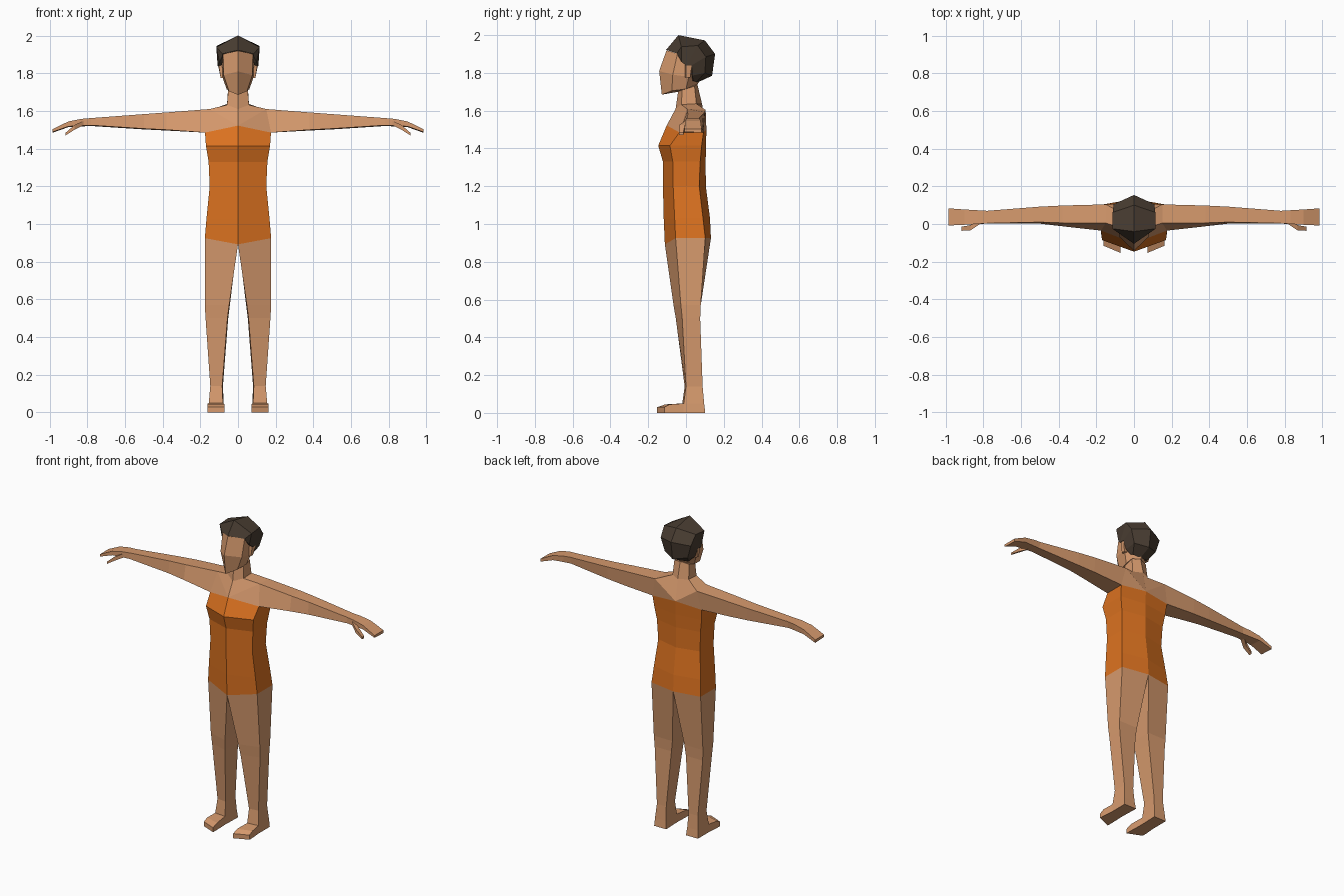
import bpy, bmesh

def material(name, rgb):
    m = bpy.data.materials.new(name)
    m.diffuse_color = (*rgb, 1)
    return m

SKIN = material("skin", (0.68, 0.325, 0.155))
ORANGE = material("orange swimsuit", (0.72, 0.17, 0.0145))
HAIR = material("dark brown hair", (0.066, 0.046, 0.031))

def finish(bm, name, mats):
    """Mirror the half mesh across x = 0 and make a flat-shaded object."""
    bmesh.ops.mirror(bm, geom=bm.verts[:] + bm.edges[:] + bm.faces[:], axis='X', merge_dist=0.0005)
    bmesh.ops.recalc_face_normals(bm, faces=bm.faces[:])
    me = bpy.data.meshes.new(name)
    bm.to_mesh(me)
    bm.free()
    for m in mats:
        me.materials.append(m)
    ob = bpy.data.objects.new(name, me)
    bpy.context.collection.objects.link(ob)
    return ob

def ring(bm, pts):
    return [bm.verts.new(p) for p in pts]

def loft(bm, rings, closed=True, mat=0):
    for a, b in zip(rings, rings[1:]):
        n = len(a)
        for i in range(n if closed else n - 1):
            j = (i + 1) % n
            bm.faces.new((a[i], a[j], b[j], b[i])).material_index = mat

# ---------------- body: points run front-inner, front-outer, back-outer, back-inner
bm = bmesh.new()

# torso rings from hips to chest: z, half width, front centre, front side, back side, back centre
torso = []
for z, x, fc, fs, bs, bc, dz in [
        (0.925, 0.176, -0.112, -0.055, 0.102, 0.132, -0.033),
        (1.03, 0.167, -0.118, -0.06, 0.09, 0.127, 0),
        (1.20, 0.150, -0.122, -0.068, 0.07, 0.105, 0),
        (1.33, 0.156, -0.122, -0.07, 0.075, 0.104, 0),
        (1.415, 0.170, -0.147, -0.085, 0.083, 0.106, 0),
        (1.485, 0.175, -0.102, -0.035, 0.093, 0.108, 0.037)]:
    torso.append(ring(bm, [(0, fc, z + dz), (x, fs, z), (x, bs, z), (0, bc, z + max(dz, 0) * 0.4)]))
loft(bm, torso, False, 1)

# leg rings from hip to ankle
leg = [torso[0]]
for z, xi, xo, fi, fo, bo, bi in [
        (0.57, 0.047, 0.176, -0.066, -0.027, 0.078, 0.078),
        (0.50, 0.056, 0.172, -0.054, -0.02, 0.075, 0.075),
        (0.14, 0.084, 0.147, -0.007, 0.0, 0.088, 0.088),
        (0.05, 0.080, 0.155, -0.02, -0.012, 0.096, 0.096),
        (0.0, 0.075, 0.157, -0.02, -0.012, 0.102, 0.102)]:
    leg.append(ring(bm, [(xi, fi, z), (xo, fo, z), (xo, bo, z), (xi - 0.004, bi, z)]))
loft(bm, leg[:-1])

# foot: heel sides, sole and toe box
up, low = leg[-2], leg[-1]
for i in (1, 2, 3):
    j = (i + 1) % 4
    bm.faces.new((up[i], up[j], low[j], low[i]))
bm.faces.new(low)
foot = [[up[0], up[1], low[1], low[0]]]
for yi, yo, zt in [(-0.11, -0.085, 0.045), (-0.153, -0.115, 0.03)]:
    foot.append(ring(bm, [(0.072, yi, zt), (0.163, yo, zt), (0.163, yo, 0), (0.072, yi, 0)]))
loft(bm, foot)
bm.faces.new(foot[-1])

# neck and head rings
head = [ring(bm, p) for p in [
    [(0, -0.055, 1.61), (0.058, -0.025, 1.632), (0.058, 0.055, 1.637), (0, 0.085, 1.635)],
    [(0, -0.042, 1.70), (0.052, -0.02, 1.71), (0.052, 0.045, 1.73), (0, 0.06, 1.74)],
    [(0, -0.128, 1.685), (0.048, -0.075, 1.705), (0.06, 0.0, 1.715), (0, 0.062, 1.742)],
    [(0, -0.142, 1.81), (0.076, -0.07, 1.79), (0.083, 0.015, 1.78), (0, 0.10, 1.80)],
    [(0, -0.103, 1.92), (0.079, -0.045, 1.902), (0.088, 0.02, 1.88), (0, 0.10, 1.88)]]]
loft(bm, head, False)

# arm rings along x: front-bottom, front-top, back-top, back-bottom
chest, neck = torso[-1], head[0]
arm = [[chest[1], *ring(bm, [(0.15, 0.005, 1.610), (0.15, 0.104, 1.604)]), chest[2]]]
for x, fb, ft, bt, bb, zt, zb in [
        (0.38, -0.012, 0.006, 0.098, 0.092, 1.592, 1.500),
        (0.50, 0.002, 0.010, 0.092, 0.086, 1.583, 1.506),
        (0.78, 0.002, 0.004, 0.070, 0.066, 1.562, 1.524),
        (0.83, 0.0, 0.0, 0.073, 0.070, 1.558, 1.522),
        (0.90, -0.004, -0.004, 0.077, 0.077, 1.544, 1.518),
        (0.985, -0.008, -0.008, 0.083, 0.083, 1.503, 1.488)]:
    arm.append(ring(bm, [(x, fb, zb), (x, ft, zt), (x, bt, zt), (x, bb, zb - 0.004)]))
loft(bm, arm)
bm.faces.new(arm[-1])

# thumb
thumb = []
for x, y0, y1, zt, zb in [(0.82, -0.002, 0.03, 1.548, 1.524),
                          (0.868, -0.034, -0.006, 1.525, 1.500),
                          (0.915, -0.036, -0.014, 1.484, 1.470)]:
    thumb.append(ring(bm, [(x, y0, zb), (x, y0, zt), (x, y1, zt), (x, y1, zb)]))
loft(bm, thumb)
bm.faces.new(thumb[-1])

# shoulders joining chest, arm and neck
_, tf, tb, _ = arm[0]
for f in [(chest[0], chest[1], tf), (chest[0], tf, neck[1], neck[0]),
          (chest[3], chest[2], tb), (chest[3], tb, neck[2], neck[3]),
          (neck[1], tf, tb, neck[2])]:
    bm.faces.new(f)
finish(bm, "body", [SKIN, ORANGE])

# ---------------- hair: columns from the centre line out to the lower side edge
bm = bmesh.new()
hair = [ring(bm, p) for p in [
    [(0, -0.105, 1.922), (0, -0.04, 2.0), (0, 0.10, 1.972),
     (0, 0.154, 1.90), (0, 0.138, 1.785), (0, 0.058, 1.748)],
    [(0.081, -0.048, 1.903), (0.115, -0.025, 1.938), (0.113, 0.062, 1.945),
     (0.108, 0.105, 1.885), (0.082, 0.10, 1.80), (0.055, 0.055, 1.752)],
    [(0.081, -0.043, 1.895), (0.098, -0.025, 1.86), (0.108, 0.0, 1.838),
     (0.106, 0.03, 1.84), (0.088, 0.032, 1.785), (0.058, 0.04, 1.757)],
    [(0.07, -0.03, 1.895), (0.075, -0.015, 1.86), (0.075, 0.005, 1.838),
     (0.075, 0.03, 1.84), (0.06, 0.03, 1.785), (0.045, 0.035, 1.757)]]]
loft(bm, hair, False)
finish(bm, "hair", [HAIR])

# ---------------- ears
bm = bmesh.new()
ear = [ring(bm, p) for p in [
    [(0.07, -0.008, 1.775), (0.07, -0.008, 1.85), (0.07, 0.03, 1.85), (0.07, 0.022, 1.775)],
    [(0.092, 0.0, 1.775), (0.102, 0.0, 1.84), (0.106, 0.032, 1.845), (0.092, 0.022, 1.775)]]]
loft(bm, ear)
bm.faces.new(ear[-1])
finish(bm, "ears", [SKIN])
